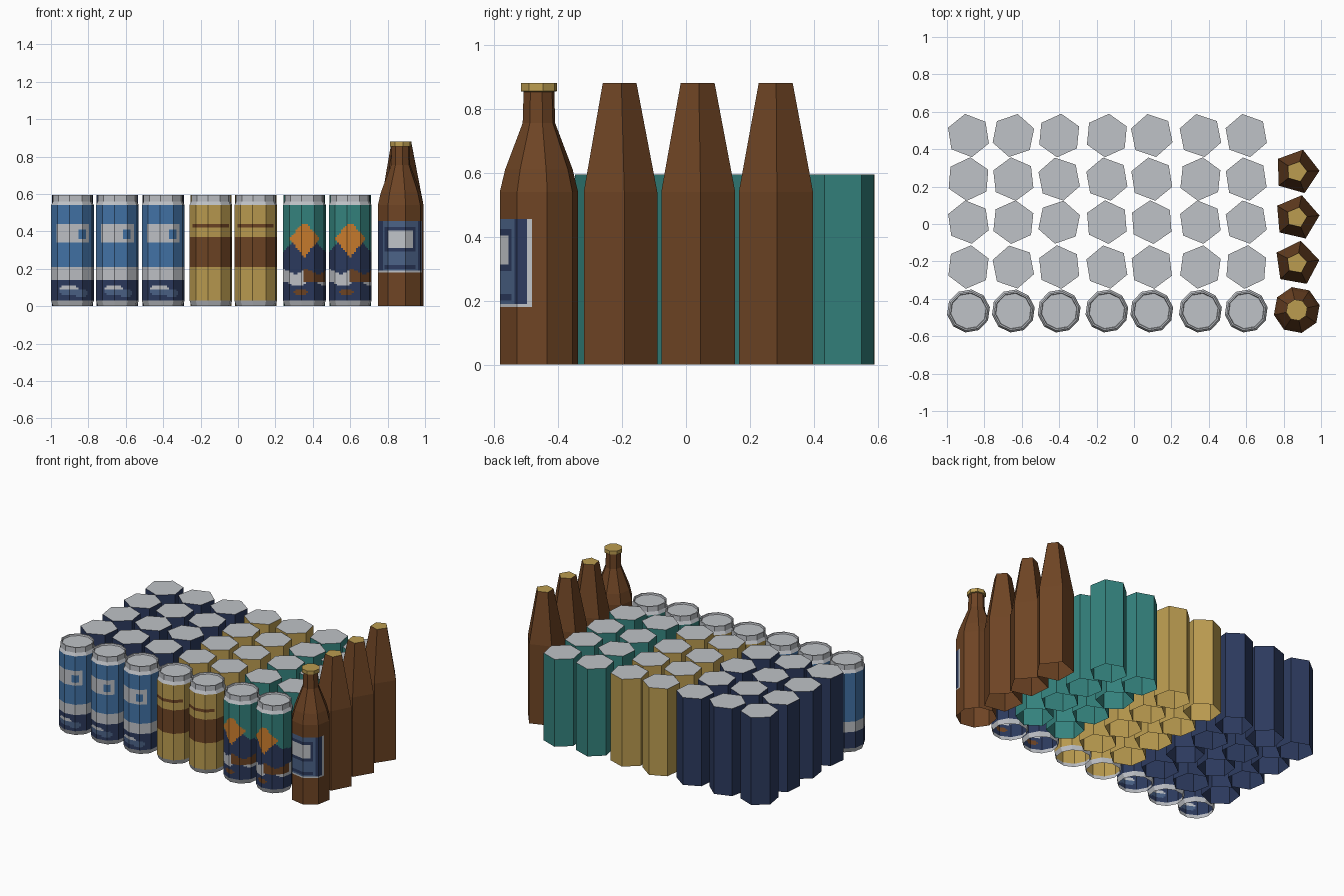
import bpy, bmesh, math, random

if "Cube" in bpy.data.objects:
    bpy.data.objects.remove(bpy.data.objects["Cube"])

random.seed(4)


def srgb(h):
    c = [int(h[i:i + 2], 16) / 255 for i in (0, 2, 4)]
    return [x / 12.92 if x <= 0.04045 else ((x + 0.055) / 1.055) ** 2.4 for x in c] + [1]


PALETTE = {"silver": "bfc2c7", "blue": "4374a8", "navy": "2c3a5e", "gold": "bb9c50",
           "brown": "6e4424", "teal": "35847f", "orange": "cc7e2e", "slate": "4b6287"}
NAMES = list(PALETTE)
MATS = []
for name, code in PALETTE.items():
    m = bpy.data.materials.new(name)
    m.diffuse_color = srgb(code)
    m.use_nodes = True
    m.node_tree.nodes["Principled BSDF"].inputs["Base Color"].default_value = m.diffuse_color
    MATS.append(m)


def lathe(name, x, y, profile, sides, rot, rule, cols=1):
    """Faceted turned shape, open below, flat top; rule(dx, dy, z, up) gives a colour."""
    bm = bmesh.new()
    corners = [(math.cos(rot + math.tau * i / sides), math.sin(rot + math.tau * i / sides))
               for i in range(sides)]
    outline = []
    for i, (ax, ay) in enumerate(corners):
        bx, by = corners[(i + 1) % sides]
        for k in range(cols):
            t = k / cols
            outline.append((ax + (bx - ax) * t, ay + (by - ay) * t))
    n = len(outline)
    rings = [[bm.verts.new((px * r, py * r, z)) for px, py in outline] for r, z in profile]
    for lo, hi in zip(rings, rings[1:]):
        for j in range(n):
            k = (j + 1) % n
            bm.faces.new((lo[j], lo[k], hi[k], hi[j]))
    bm.faces.new(rings[-1])
    bm.normal_update()
    for f in bm.faces:
        c = f.calc_center_median()
        f.material_index = NAMES.index(rule(c.x, c.y, c.z, f.normal.z))
    me = bpy.data.meshes.new(name)
    bm.to_mesh(me)
    bm.free()
    for m in MATS:
        me.materials.append(m)
    ob = bpy.data.objects.new(name, me)
    ob.location = (x, y, 0)
    bpy.context.collection.objects.link(ob)


def rows(r, z0, z1, step=0.01):
    n = round((z1 - z0) / step)
    return [(r, z0 + (z1 - z0) * i / n) for i in range(n + 1)]


def ellipse(x, z, cx, cz, rx, rz):
    return ((x - cx) / rx) ** 2 + ((z - cz) / rz) ** 2 < 1


# --- painted designs for the front cans ---
def blue_design(x, y, z, up):
    front = y < -0.02
    if z < 0.03 or z > 0.54:
        return "silver"
    if z < 0.14:
        if front and (ellipse(x, z, -0.02, 0.085, 0.05, 0.03) or ellipse(x, z, 0.045, 0.07, 0.035, 0.025)):
            return "silver" if z > 0.09 else "slate"
        return "navy"
    if z < 0.21:
        return "silver"
    if front and 0.34 < z < 0.44 and abs(x) < 0.088:
        return "blue" if 0.035 < x < 0.07 and 0.36 < z < 0.41 else "silver"
    return "blue"


def gold_design(x, y, z, up):
    if z < 0.03 or z > 0.54:
        return "silver"
    if 0.21 < z < 0.37:
        return "brown"
    if y < 0 and abs(x) < 0.095 and 0.415 < z < 0.44 - 0.1 * max(0, 0.03 - abs(x)):
        return "brown"
    return "gold"


def teal_design(x, y, z, up):
    front = y < 0
    if z < 0.03 or z > 0.54:
        return "silver"
    if front and abs(x) / 0.08 + abs(z - 0.36) / 0.1 < 1 and z < 0.44:
        return "orange"
    if z < 0.12 + 0.015 * math.sin(40 * x):
        return "brown" if front and ellipse(x, z, -0.02, 0.075, 0.035, 0.018) else "navy"
    if z < 0.185 + 0.012 * math.sin(50 * x + 1):
        return "brown" if front and x > 0.0 and z > 0.13 else "silver"
    return "navy" if z < 0.34 - 1.0 * abs(abs(x) - 0.065) else "teal"


def bottle_design(x, y, z, up):
    if z > 0.853:
        return "gold"
    if y < -0.015 and 0.18 < z < 0.455:
        if z < 0.19:
            return "silver"
        if abs(x) < 0.065 and 0.31 < z < 0.40:
            return "silver"
        if abs(x) < 0.085 and (0.29 < z < 0.42 or 0.20 < z < 0.225):
            return "navy"
        if y > -0.03:
            return "silver"
        return "navy" if abs(x) > 0.095 else "slate"
    return "brown"


CAN = [(0.105, 0.0)] + rows(0.116, 0.03, 0.54) + [(0.106, 0.56), (0.106, 0.595),
                                                 (0.098, 0.595), (0.095, 0.585)]
HEX_CAN = [(0.117, 0.0), (0.117, 0.595)]
BOTTLE = [(0.125, 0.0), (0.125, 0.18)] + rows(0.125, 0.19, 0.455) + [
    (0.125, 0.54), (0.108, 0.61), (0.052, 0.755), (0.049, 0.853),
    (0.058, 0.855), (0.058, 0.88)]
REAR_BOTTLE = [(0.122, 0.0), (0.122, 0.54), (0.056, 0.88)]

COLUMNS = [(-0.885, "navy", blue_design), (-0.645, "navy", blue_design),
           (-0.40, "navy", blue_design), (-0.145, "gold", gold_design),
           (0.095, "gold", gold_design), (0.355, "teal", teal_design),
           (0.60, "teal", teal_design)]

# --- cans: one detailed front row, four plain rows behind ---
for i, (x, colour, design) in enumerate(COLUMNS):
    lathe(f"front_can_{i + 1}", x, -0.465, CAN, 10, math.radians(10), design, 6)
    for j, y in enumerate((-0.23, 0.01, 0.24, 0.473)):
        rot = math.radians(90 + random.choice((-1, 1)) * random.uniform(4, 13))
        lathe(f"rear_can_{i + 1}_{j + 1}", x, y, HEX_CAN, 6, rot,
              lambda dx, dy, z, up, c=colour: "silver" if up > 0.9 else c)

# --- bottles: one detailed in front, three plain behind ---
lathe("front_bottle", 0.87, -0.46, BOTTLE, 8, math.radians(12), bottle_design, 6)
for j, (y, a) in enumerate(((-0.21, 8), (0.035, 5), (0.28, 2))):
    lathe(f"rear_bottle_{j + 1}", 0.87, y, REAR_BOTTLE, 5, math.radians(a),
          lambda dx, dy, z, up: "gold" if up > 0.9 else "brown")
